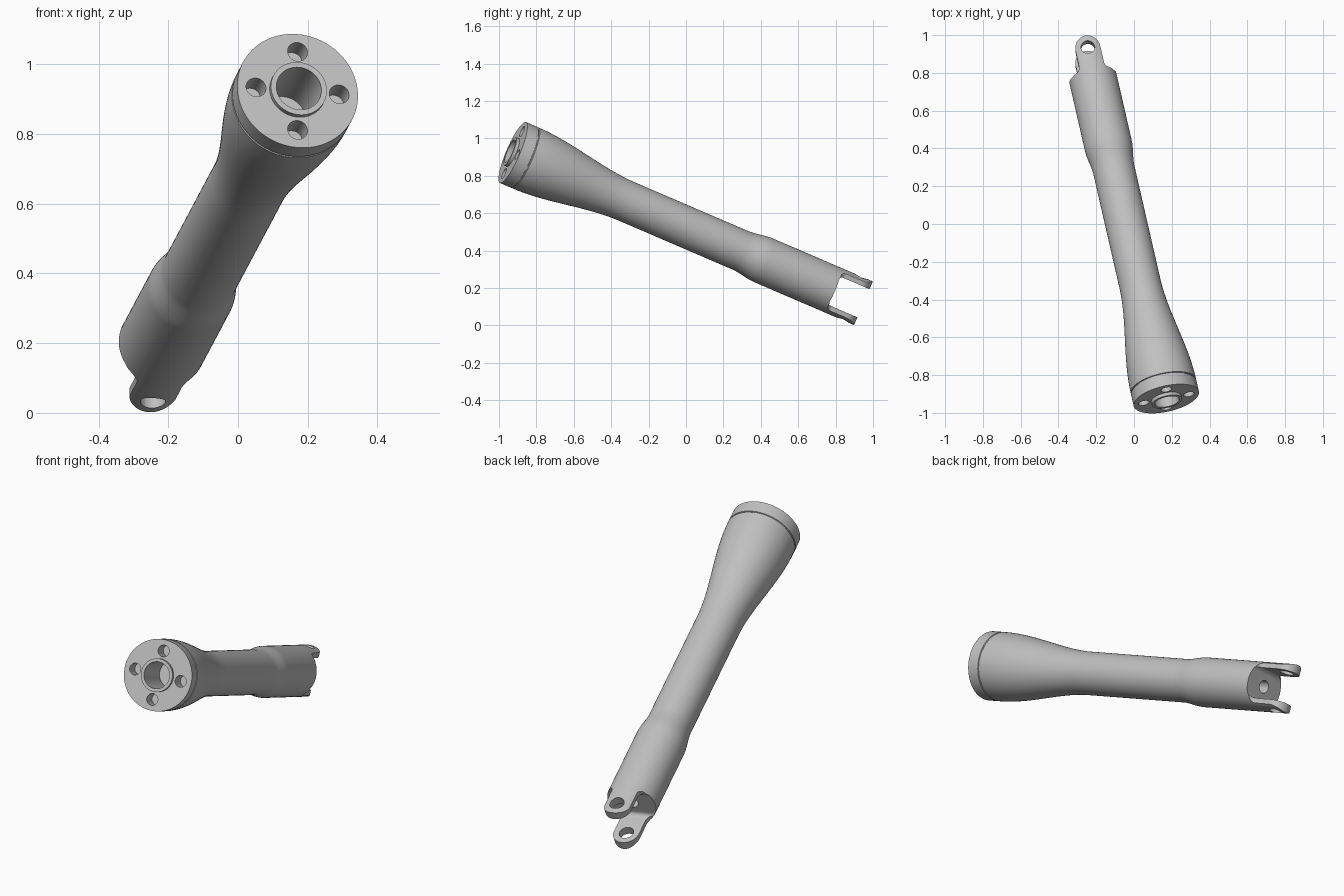
import bpy
import bmesh
import math
from mathutils import Matrix, Vector

cube = bpy.data.objects.get("Cube")
if cube:
    bpy.data.objects.remove(cube, do_unlink=True)

SEGMENTS = 96
R_HEAD, R_TUBE, R_TAIL = 0.177, 0.111, 0.127
TIP, LUG_R, FORK = 2.083, 0.067, 1.893
PIN = TIP - LUG_R

metal = bpy.data.materials.new("light_grey_metal")
metal.use_nodes = True
grey = (0.53, 0.53, 0.53, 1.0)
metal.diffuse_color = grey
metal.node_tree.nodes["Principled BSDF"].inputs["Base Color"].default_value = grey


def finish(bm, name):
    bmesh.ops.recalc_face_normals(bm, faces=bm.faces)
    mesh = bpy.data.meshes.new(name)
    bm.to_mesh(mesh)
    bm.free()
    obj = bpy.data.objects.new(name, mesh)
    bpy.context.collection.objects.link(obj)
    return obj


def lathe(name, profile):
    """Revolve (radius, height) points about z."""
    bm = bmesh.new()
    verts = [bm.verts.new((r, 0, z)) for r, z in profile]
    edges = [bm.edges.new(pair) for pair in zip(verts, verts[1:])]
    bmesh.ops.spin(bm, geom=verts + edges, axis=(0, 0, 1), cent=(0, 0, 0),
                   angle=math.tau, steps=SEGMENTS)
    bmesh.ops.remove_doubles(bm, verts=bm.verts, dist=1e-5)
    return finish(bm, name)


def prism(name, outline, half_depth):
    """Extrude an (x, z) outline along y."""
    bm = bmesh.new()
    face = bm.faces.new([bm.verts.new((x, -half_depth, z)) for x, z in outline])
    out = bmesh.ops.extrude_face_region(bm, geom=[face])
    moved = [g for g in out["geom"] if isinstance(g, bmesh.types.BMVert)]
    bmesh.ops.translate(bm, verts=moved, vec=(0, 2 * half_depth, 0))
    return finish(bm, name)


def rod(name, radius, depth, centre, along_y=False):
    bm = bmesh.new()
    turn = Matrix.Rotation(math.pi / 2, 4, "X") if along_y else Matrix()
    bmesh.ops.create_cone(bm, cap_ends=True, segments=40, radius1=radius,
                          radius2=radius, depth=depth,
                          matrix=Matrix.Translation(centre) @ turn)
    return finish(bm, name)


def blend(a, b, t):
    return a + (b - a) * t * t * (3 - 2 * t)


def cut(target, cutter):
    cutter.hide_render = True
    mod = target.modifiers.new("cut", "BOOLEAN")
    mod.operation, mod.solver, mod.object = "DIFFERENCE", "EXACT", cutter
    bpy.context.view_layer.objects.active = target
    bpy.ops.object.modifier_apply(modifier=mod.name)
    bpy.data.objects.remove(cutter, do_unlink=True)


# Arm body: bored collar, flange with a seam groove, flare, tube and tail
profile = [(0, 0.2), (0.066, 0.2), (0.066, -0.018), (0.082, -0.018), (0.082, 0),
           (R_HEAD, 0), (R_HEAD, 0.066), (R_HEAD - 0.005, 0.068),
           (R_HEAD - 0.005, 0.072), (R_HEAD, 0.074)]
profile += [(blend(R_HEAD, R_TUBE, i / 20), 0.08 + 0.6 * i / 20) for i in range(1, 21)]
profile += [(blend(R_TUBE, R_TAIL, i / 10), 1.35 + 0.14 * i / 10) for i in range(11)]
profile += [(R_TAIL, 2.15), (0, 2.15)]
arm = lathe("arm_body", profile)

# Fork plan: straight lugs with round tips and filleted roots
fillet = 0.03
half = [(0.2, FORK)]
for i in range(9):
    a = math.radians(90 * i / 8)
    half.append((LUG_R + fillet * (1 - math.sin(a)), FORK + fillet * (1 - math.cos(a))))
for i in range(17):
    a = math.radians(90 * i / 16)
    half.append((LUG_R * math.cos(a), PIN + LUG_R * math.sin(a)))
mirrored = [(-x, z) for x, z in reversed(half[:-1])]
cut(arm, prism("fork_plan", half + mirrored + [(-0.2, 2.3), (0.2, 2.3)], 0.2))

# Slot between the two lugs, rounded at the bottom
slot = prism("fork_slot", [(-0.3, FORK - 0.005), (0.3, FORK - 0.005), (0.3, 2.3), (-0.3, 2.3)], 0.082)
bm = bmesh.new()
bm.from_mesh(slot.data)
low = [e for e in bm.edges if all(v.co.z < FORK for v in e.verts)
       and abs(e.verts[0].co.y - e.verts[1].co.y) < 1e-4]
bmesh.ops.bevel(bm, geom=low, offset=0.02, segments=5, profile=0.5, affect="EDGES")
bm.to_mesh(slot.data)
bm.free()
cut(arm, slot)

# Pin hole through both lugs and the hole in the slot floor
cut(arm, rod("pin_hole", 0.0365, 0.6, (0, 0, PIN), True))
cut(arm, rod("floor_hole", 0.033, 0.3, (0, 0, FORK)))

# Four bolt holes in the flange
for i in range(4):
    a = i * math.pi / 2
    cut(arm, rod("bolt_hole", 0.029, 0.15, (0.122 * math.cos(a), 0.122 * math.sin(a), 0)))

# Lay the arm along its slanted axis
axis = Vector((-0.229, 1, -0.43)).normalized()
up = Vector((0, 0.43, 1)).normalized()
side = up.cross(axis)
pose = Matrix((side, up, axis)).transposed().to_4x4()
pose.translation = (0.171, -0.925, 0.924)
arm.data.transform(pose)
arm.data.materials.clear()
arm.data.materials.append(metal)
for poly in arm.data.polygons:
    poly.material_index = 0

bpy.ops.object.select_all(action="DESELECT")
arm.select_set(True)
bpy.context.view_layer.objects.active = arm
bpy.ops.object.shade_smooth_by_angle(angle=math.radians(30))
